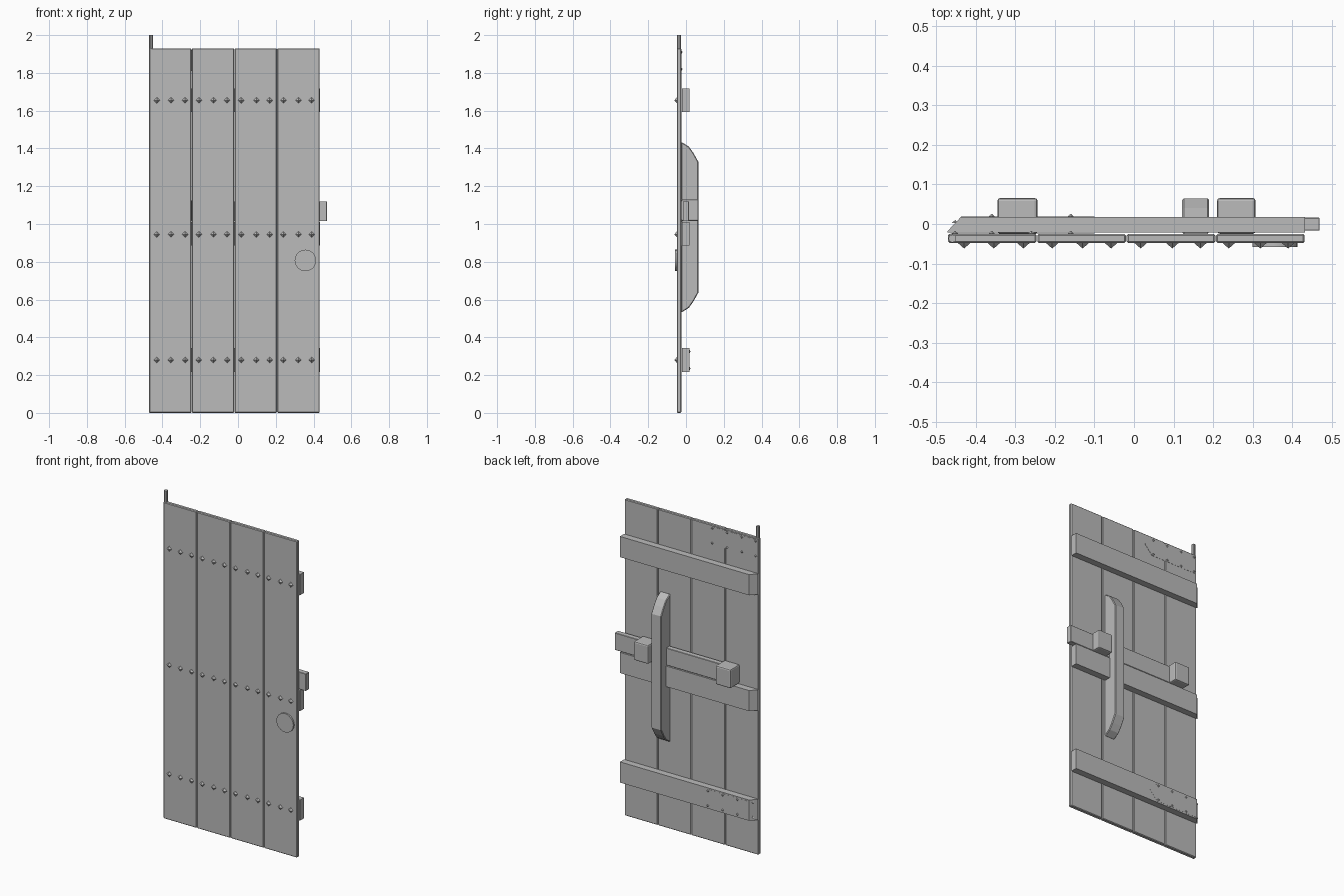
import bpy
import bmesh
from math import pi
from mathutils import Matrix, Vector

if "Cube" in bpy.data.objects:
    bpy.data.objects.remove(bpy.data.objects["Cube"], do_unlink=True)

# Single plain grey
grey = bpy.data.materials.new("plain_grey")
grey.use_nodes = True
grey.diffuse_color = (0.5, 0.5, 0.5, 1)
grey.node_tree.nodes["Principled BSDF"].inputs["Base Color"].default_value = grey.diffuse_color


def finish(name, bm, bevel=0, segments=1):
    bmesh.ops.recalc_face_normals(bm, faces=bm.faces)
    mesh = bpy.data.meshes.new(name)
    bm.to_mesh(mesh)
    bm.free()
    mesh.materials.append(grey)
    obj = bpy.data.objects.new(name, mesh)
    bpy.context.collection.objects.link(obj)
    if bevel:
        mod = obj.modifiers.new("Bevel", "BEVEL")
        mod.width = bevel
        mod.segments = segments
    return obj


def box(name, x, y, z, bevel=0, segments=1):
    bm = bmesh.new()
    bmesh.ops.create_cube(bm, size=1)
    for v in bm.verts:
        v.co = [lo + (c + 0.5) * (hi - lo) for c, (lo, hi) in zip(v.co, (x, y, z))]
    return finish(name, bm, bevel, segments)


def prism(name, points, offset, bevel=0):
    """Extrude a flat outline of 3D points by an offset vector."""
    bm = bmesh.new()
    face = bm.faces.new([bm.verts.new(p) for p in points])
    top = bmesh.ops.extrude_face_region(bm, geom=[face])["geom"]
    bmesh.ops.translate(bm, vec=Vector(offset),
                        verts=[g for g in top if isinstance(g, bmesh.types.BMVert)])
    return finish(name, bm, bevel)


def studs(name, spots, radius, height, side):
    """Four-sided pyramids pointing along y (side is -1 or 1)."""
    bm = bmesh.new()
    for spot in spots:
        turn = Matrix.Rotation(-side * pi / 2, 4, "X")
        move = Matrix.Translation(Vector(spot) + Vector((0, side * height / 2, 0)))
        bmesh.ops.create_cone(bm, cap_ends=True, segments=4, radius1=radius,
                              radius2=0, depth=height, matrix=move @ turn)
    return finish(name, bm)


def cylinder(name, centre, radius, depth, segments, turn=Matrix()):
    bm = bmesh.new()
    bmesh.ops.create_cone(bm, cap_ends=True, segments=segments, radius1=radius,
                          radius2=radius, depth=depth,
                          matrix=Matrix.Translation(centre) @ turn)
    obj = finish(name, bm)
    bpy.ops.object.select_all(action="DESELECT")
    obj.select_set(True)
    bpy.context.view_layer.objects.active = obj
    bpy.ops.object.shade_smooth_by_angle()
    return obj


# Door planks
LEFT, RIGHT, BACK = -0.472, 0.433, -0.025
width = (RIGHT - LEFT) / 4
for i in range(4):
    x = LEFT + i * width
    box(f"plank_{i + 1}", (x + 0.001, x + width - 0.001), (-0.048, BACK), (0, 1.93), 0.004)

# Pivot pin at the hinge corner
cylinder("pivot_pin", (-0.46, -0.037, 1.95), 0.01, 0.1, 8)

# Cross battens, cut at a slant on the hinge side
for name, low in (("lower", 0.217), ("middle", 0.885), ("upper", 1.592)):
    prism(f"{name}_batten",
          [(-0.472, -0.022, low), (RIGHT, -0.022, low), (RIGHT, 0.018, low),
           (-0.438, 0.018, low), (-0.472, -0.018, low)], (0, 0, 0.126))

# Front studs in three rows
columns = (-0.43, -0.355, -0.28, -0.207, -0.13, -0.058,
           0.017, 0.097, 0.168, 0.24, 0.32, 0.39)
for name, z in (("lower", 0.28), ("middle", 0.945), ("upper", 1.655)):
    studs(f"{name}_front_studs", [(x, -0.048, z) for x in columns], 0.016, 0.014, -1)

# Round plate on the front
cylinder("front_round_plate", (0.357, -0.053, 0.807), 0.057, 0.01, 24,
         Matrix.Rotation(pi / 2, 4, "X"))

# Tall pull handle on the back
profile = [(-0.025, 1.435), (0.015, 1.41), (0.04, 1.375), (0.065, 1.33)]
mirrored = [(y, 1.966 - z) for y, z in reversed(profile)]
prism("pull_handle", [(0.122, y, z) for y, z in profile + mirrored], (0.068, 0, 0), 0.004)

# Sliding bolt and its two keepers
box("sliding_bolt", (-0.33, 0.47), (-0.017, 0.016), (1.015, 1.12), 0.002)
for name, x in (("hinge_side", (-0.346, -0.244)), ("latch_side", (0.21, 0.308))):
    box(f"{name}_keeper", x, (-0.025, 0.066), (1.015, 1.13), 0.008, 2)

# Pointed hinge straps with studs
stud_columns = (-0.36, -0.26, -0.16)
for name, z, y, start in (("upper", 1.865, BACK, -0.465), ("lower", 0.28, 0.0178, -0.438)):
    prism(f"{name}_strap",
          [(start, y, z - 0.055), (-0.15, y, z - 0.055), (-0.1, y, z),
           (-0.15, y, z + 0.055), (start, y, z + 0.055)], (0, 0.001, 0))
    rows = (z - 0.045, z + 0.045)
    spots = [(x, y, r) for x in stud_columns for r in rows]
    end_y = y if name == "upper" else 0.002
    spots += [(-0.453, end_y, r) for r in rows]
    studs(f"{name}_strap_studs", spots, 0.009, 0.008, 1)
